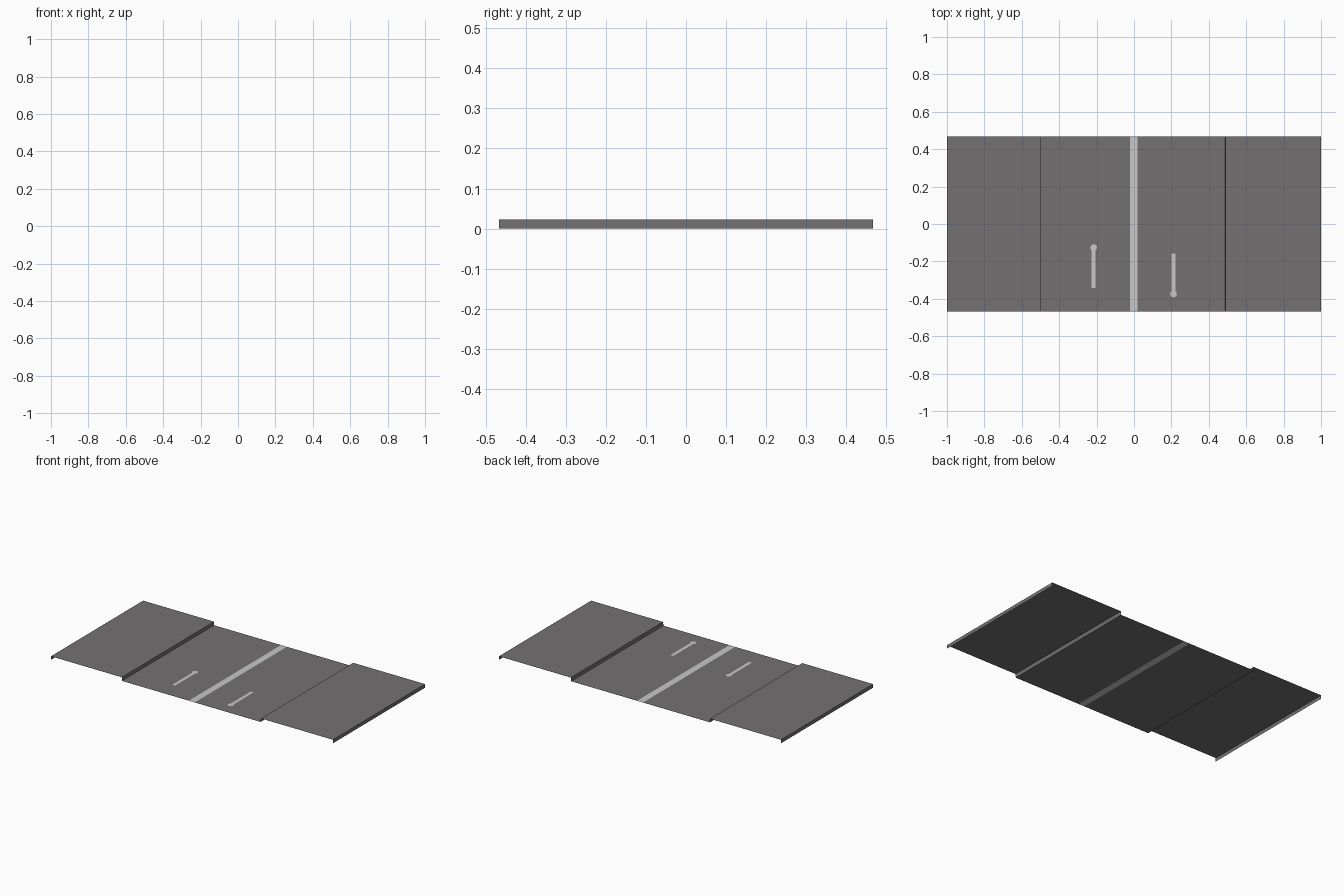
import bpy, bmesh, math

if "Cube" in bpy.data.objects:
    bpy.data.objects.remove(bpy.data.objects["Cube"])

def material(name, c):
    m = bpy.data.materials.new(name)
    m.diffuse_color = (*c, 1)
    m.use_nodes = True
    m.node_tree.nodes["Principled BSDF"].inputs["Base Color"].default_value = m.diffuse_color
    return m

asphalt = material("asphalt_grey", (0.172, 0.165, 0.167))
paint = material("light_paint", (0.57, 0.58, 0.575))
Y = 0.467          # half length of the street piece
H = 0.023          # kerb height

def make(name, bm, mat):
    me = bpy.data.meshes.new(name)
    bm.to_mesh(me)
    bm.free()
    me.materials.append(mat)
    ob = bpy.data.objects.new(name, me)
    bpy.context.collection.objects.link(ob)
    return ob

def strip(name, profile, mat):
    """Open sheet: an x-z profile swept along y, facing up/outward."""
    bm = bmesh.new()
    rows = [(bm.verts.new((x, -Y, z)), bm.verts.new((x, Y, z))) for x, z in profile]
    for (a, b), (c, d) in zip(rows, rows[1:]):
        bm.faces.new((a, c, d, b))
    return make(name, bm, mat)

# road lanes and centre line
strip("left_lane", [(-0.497, 0), (-0.022, 0)], asphalt)
strip("centre_line", [(-0.022, 0), (0.02, 0)], paint)
strip("right_lane", [(0.02, 0), (0.487, 0)], asphalt)

# pavements with kerb and outer edge, open underneath
strip("left_pavement", [(-1, 0), (-1, H), (-0.497, H), (-0.497, 0)], asphalt)
strip("right_pavement", [(0.487, 0), (0.490, H), (1, H), (1, 0)], asphalt)

# lane marks: a thin stem with a round end
def lane_mark(name, x, y_tail, y_head):
    s = math.copysign(1, y_head - y_tail)
    r, w, n, z = 0.018, 0.0105, 10, 0.0003
    cy = y_head - s * r
    a0 = math.asin(w / r)
    pts = [(x - s * w, y_tail), (x + s * w, y_tail)]
    for i in range(n + 1):
        a = -math.pi / 2 + a0 + (2 * math.pi - 2 * a0) * i / n
        pts.append((x + s * r * math.cos(a), cy + s * r * math.sin(a)))
    bm = bmesh.new()
    bm.faces.new([bm.verts.new((px, py, z)) for px, py in pts])
    return make(name, bm, paint)

lane_mark("left_lane_mark", -0.216, -0.343, -0.108)
lane_mark("right_lane_mark", 0.211, -0.157, -0.392)
